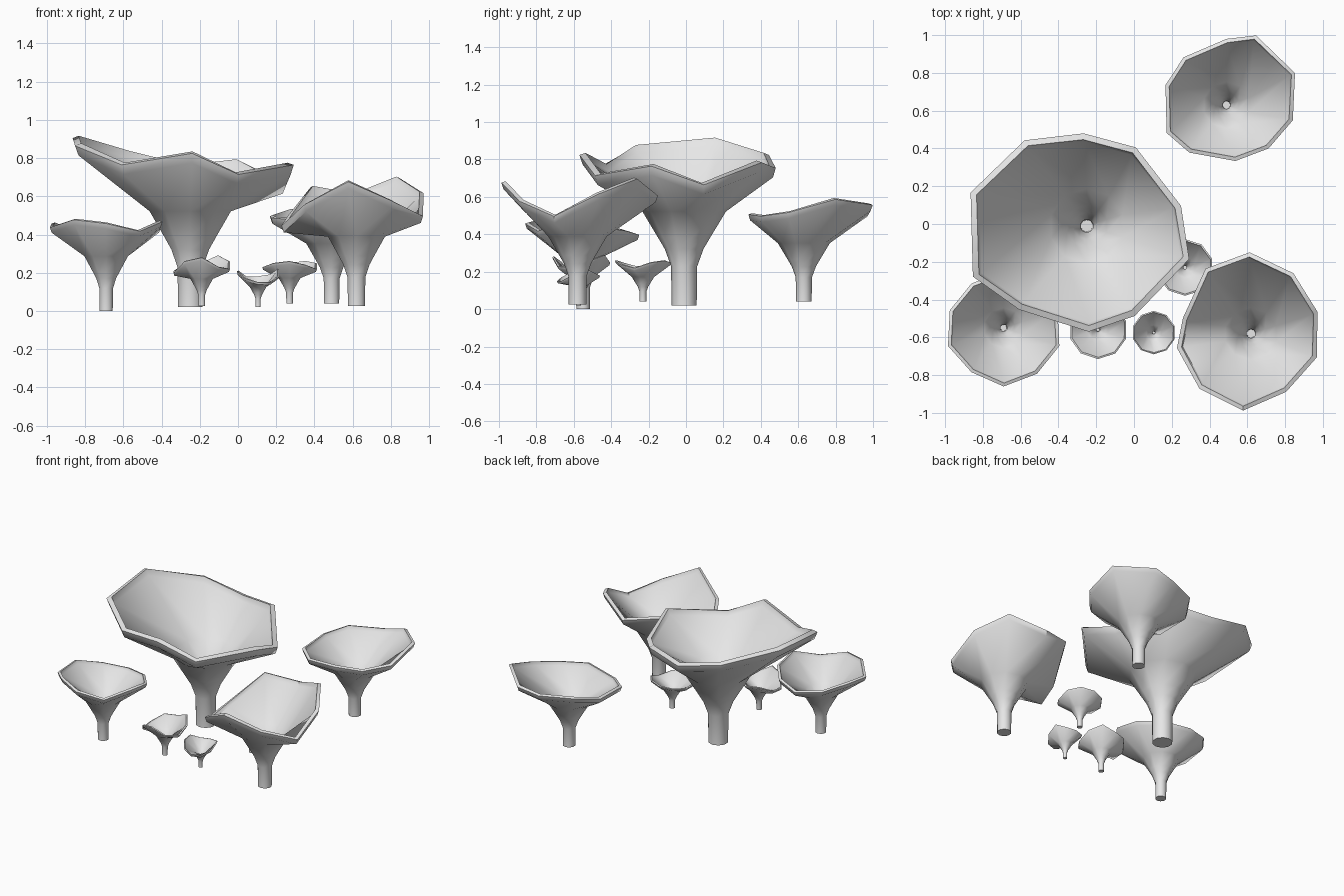
import bpy
import bmesh
from math import cos, sin, radians

cube = bpy.data.objects.get("Cube")
if cube:
    bpy.data.objects.remove(cube, do_unlink=True)

SIDES = 10
# Outer profile from foot to cup: (share of height, share of rim radius)
PROFILE = [(0, .12), (.27, .125), (.39, .185), (.47, .25), (.65, .40)]

grey = bpy.data.materials.new("light_grey")
grey.use_nodes = True
grey.diffuse_color = (.8, .8, .8, 1)
grey.node_tree.nodes["Principled BSDF"].inputs["Base Color"].default_value = (.8, .8, .8, 1)


def funnel(name, foot, radii, heights, turns=(0,) * SIDES):
    """Trumpet-shaped mushroom; rim corners run anticlockwise from the back."""
    x, y, base = foot
    mean_radius = sum(radii) / SIDES
    mean_height = sum(heights) / SIDES - base
    bm = bmesh.new()

    def ring(radius_of, height_of, turn=0):
        verts = []
        for i in range(SIDES):
            a = radians(90 + i * 360 / SIDES + turn * turns[i])
            r = radius_of(i)
            verts.append(bm.verts.new((x + r * cos(a), y + r * sin(a), height_of(i))))
        return verts

    # Round stem and flare
    rings = [ring(lambda i: s * mean_radius, lambda i: base + h * mean_height)
             for h, s in PROFILE]
    # Uneven rim with an upturned lip
    drop = mean_radius * .1
    rings.append(ring(lambda i: radii[i] * .97, lambda i: heights[i] - drop, 1))
    rings.append(ring(lambda i: radii[i], lambda i: heights[i] - drop * .1, 1))

    bm.faces.new(list(reversed(rings[0])))
    for low, high in zip(rings, rings[1:]):
        for i in range(SIDES):
            j = (i + 1) % SIDES
            bm.faces.new((low[i], low[j], high[j], high[i]))

    mesh = bpy.data.meshes.new(name)
    bm.to_mesh(mesh)
    bm.free()
    mesh.materials.append(grey)
    obj = bpy.data.objects.new(name, mesh)
    bpy.context.collection.objects.link(obj)

    # Hollow inside
    shell = obj.modifiers.new("shell", "SOLIDIFY")
    shell.thickness = mean_radius * .06
    shell.offset = -1
    shell.use_even_offset = True

    bpy.ops.object.select_all(action="DESELECT")
    obj.select_set(True)
    bpy.context.view_layer.objects.active = obj
    bpy.ops.object.modifier_apply(modifier=shell.name)
    bpy.ops.object.shade_smooth_by_angle(angle=radians(50))


# Large funnels
funnel("tall_funnel", (-.25, -.01, .02),
       [.49, .56, .64, .66, .57, .56, .54, .57, .51, .49],
       [.76, .83, .91, .87, .77, .83, .72, .77, .67, .79],
       [2, 0, 2, 6, -3, 1, -8, 0, -6, 4])
funnel("front_left_funnel", (.62, -.58, .025),
       [.43, .42, .37, .40, .40, .41, .36, .37, .37, .39],
       [.61, .65, .50, .45, .56, .68, .58, .50, .62, .70],
       [1, -1, 5, -7, -7, -6, -5, -2, 0, 1])
funnel("back_funnel", (.49, .63, .04),
       [.35, .34, .34, .35, .32, .30, .32, .36, .40, .40],
       [.53, .53, .50, .49, .48, .51, .50, .52, .59, .56],
       [0, 6, 0, 7, -2, 9, 8, 5, 7, 13])
funnel("front_right_funnel", (-.69, -.55, 0),
       [.30, .29, .30, .31, .29, .31, .30, .31, .30, .29],
       [.40, .42, .46, .44, .48, .46, .42, .47, .44, .42])

# Small funnels with even rims
funnel("small_front_funnel", (-.19, -.56, .025), [.155] * SIDES,
       [.25, .25, .21, .20, .26, .28, .23, .22, .26, .29])
funnel("small_middle_funnel", (.27, -.23, .04), [.15] * SIDES,
       [.25, .24, .23, .23, .25, .26, .24, .22, .25, .26])
funnel("tiny_funnel", (.105, -.575, .02), [.115] * SIDES,
       [.18, .18, .21, .20, .17, .15, .15, .18, .22, .19])
